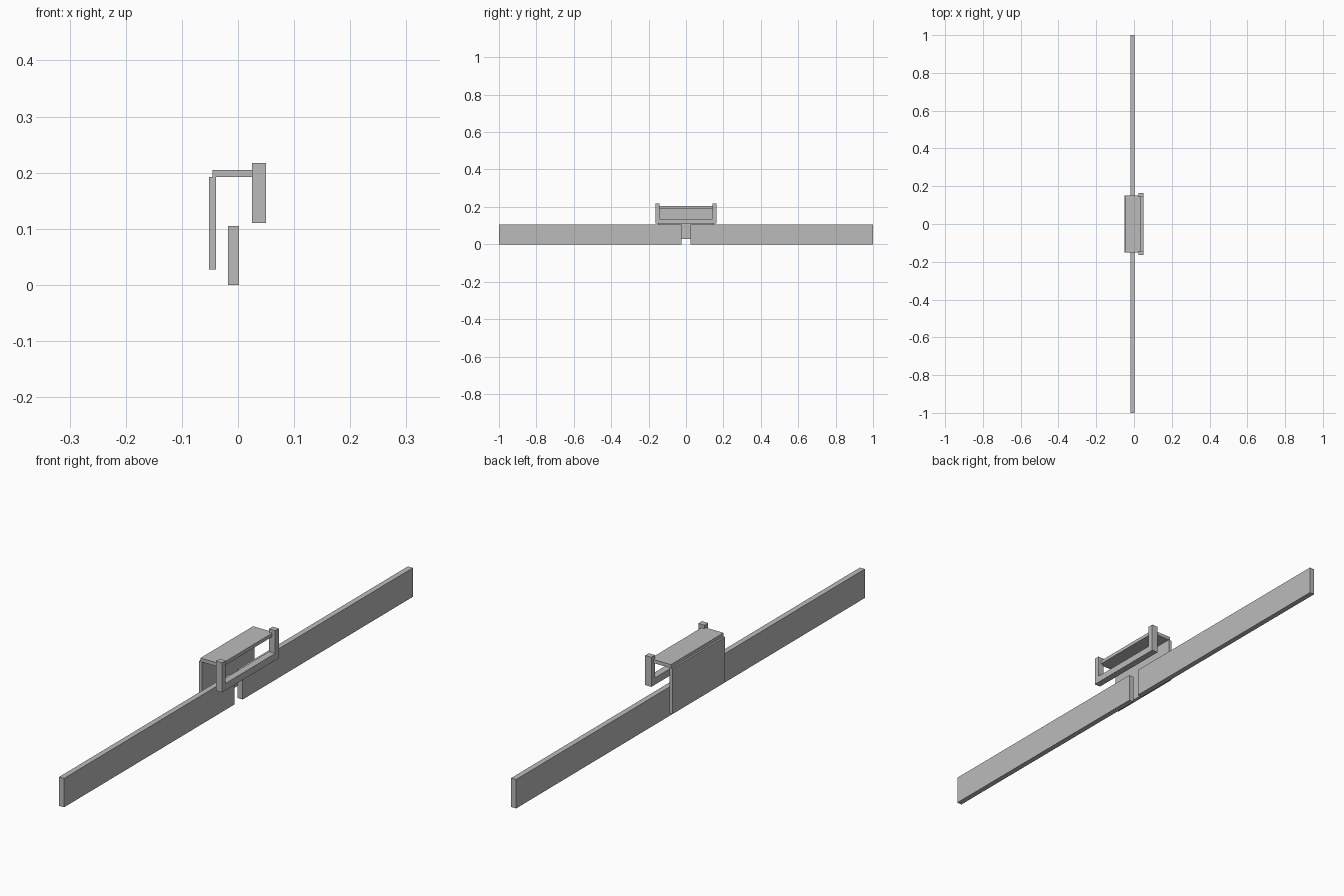
import bpy
import bmesh

cube = bpy.data.objects.get("Cube")
if cube:
    bpy.data.objects.remove(cube, do_unlink=True)

grey = bpy.data.materials.new("plain_grey")
grey.use_nodes = True
colour = (0.5, 0.5, 0.5, 1)
grey.diffuse_color = colour
grey.node_tree.nodes["Principled BSDF"].inputs["Base Color"].default_value = colour


def extrude_yz(name, outline, x0, x1):
    """Extrude a closed (y, z) outline from x0 to x1."""
    bm = bmesh.new()
    face = bm.faces.new([bm.verts.new((x0, y, z)) for y, z in outline])
    result = bmesh.ops.extrude_face_region(bm, geom=[face])
    moved = [v for v in result["geom"] if isinstance(v, bmesh.types.BMVert)]
    bmesh.ops.translate(bm, verts=moved, vec=(x1 - x0, 0, 0))
    bmesh.ops.recalc_face_normals(bm, faces=bm.faces[:])
    mesh = bpy.data.meshes.new(name)
    bm.to_mesh(mesh)
    bm.free()
    mesh.materials.append(grey)
    obj = bpy.data.objects.new(name, mesh)
    bpy.context.collection.objects.link(obj)
    return obj


def board(name, x, y, z):
    outline = [(y[0], z[0]), (y[1], z[0]), (y[1], z[1]), (y[0], z[1])]
    return extrude_yz(name, outline, *x)


# Two long boards with a narrow gap between them
board("front_board", (-0.018, 0.002), (-1, -0.024), (0, 0.105))
board("back_board", (-0.018, 0.002), (0.024, 1), (0, 0.105))

# Upright side plate and the flat plate joining it to the frame
half = 0.151
board("side_plate", (-0.0515, -0.039), (-half, half), (0.027, 0.192))
board("top_plate", (-0.045, 0.0375), (-half, half), (0.192, 0.205))

# U-shaped frame: two posts and a lower rail in one profile
outer, inner = 0.163, 0.142
bottom, rail, top = 0.11, 0.135, 0.2175
half_u = [(outer, bottom), (outer, top), (inner, top), (inner, rail)]
u_outline = half_u + [(-y, z) for y, z in reversed(half_u)]
extrude_yz("u_frame", u_outline, 0.025, 0.05)
